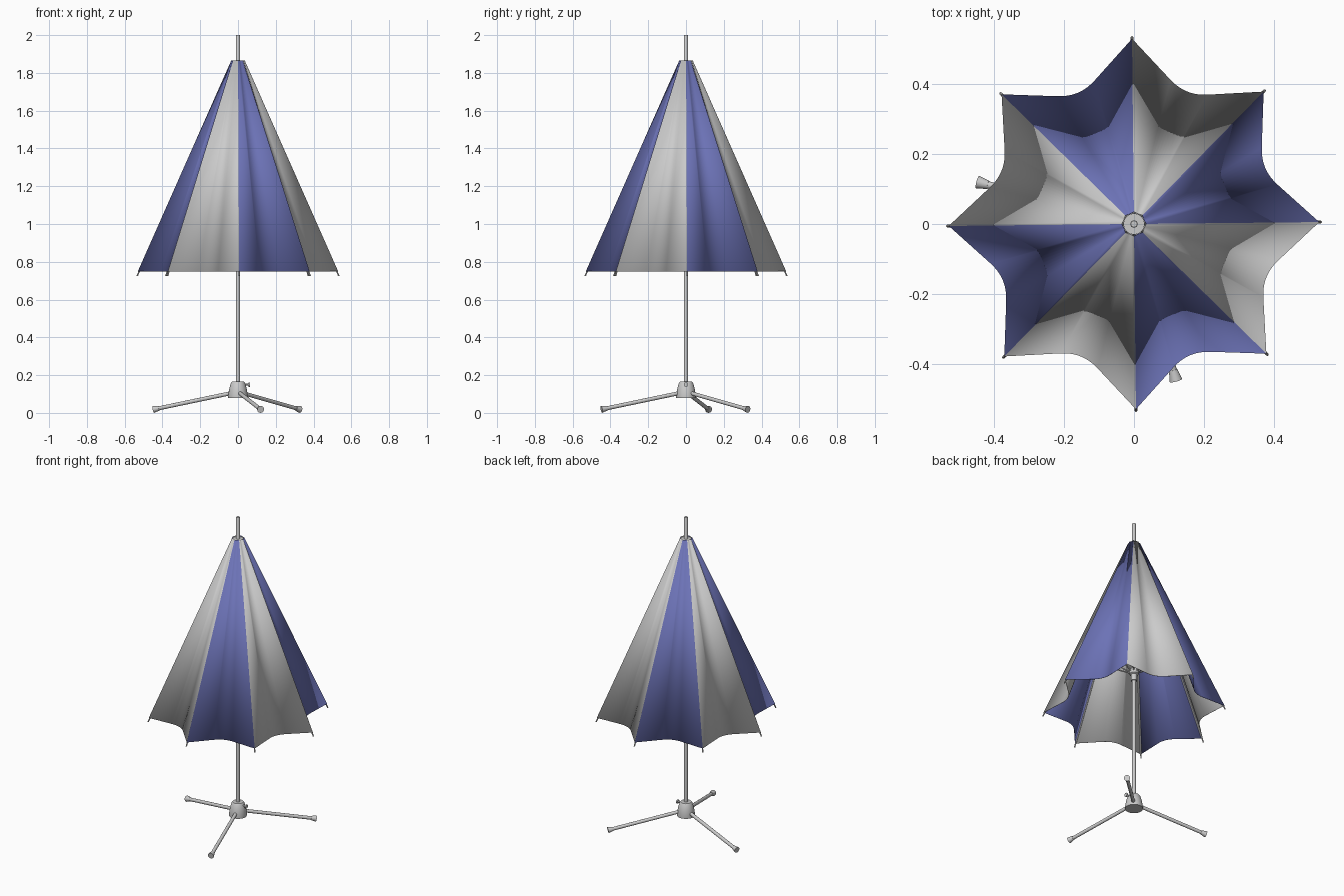
import bpy, bmesh, math
from mathutils import Vector

if "Cube" in bpy.data.objects:
    bpy.data.objects.remove(bpy.data.objects["Cube"])

N = 8
TWIST = math.radians(0.6)
TOP_Z, RIM_Z, TOP_R, RIM_R = 1.865, 0.75, 0.036, 0.53

blue = bpy.data.materials.new("blue_fabric")
blue.diffuse_color = (0.15, 0.17, 0.47, 1)
blue.use_nodes = True
blue.node_tree.nodes["Principled BSDF"].inputs["Base Color"].default_value = blue.diffuse_color


def finish(name, bm, mat=None):
    mesh = bpy.data.meshes.new(name)
    bm.to_mesh(mesh)
    bm.free()
    ob = bpy.data.objects.new(name, mesh)
    bpy.context.collection.objects.link(ob)
    if mat:
        mesh.materials.append(mat)
    bpy.ops.object.select_all(action='DESELECT')
    ob.select_set(True)
    bpy.context.view_layer.objects.active = ob
    bpy.ops.object.shade_smooth_by_angle(angle=math.radians(35))
    return ob


def rod(bm, a, b, r1, r2=None, seg=16):
    a, b = Vector(a), Vector(b)
    d = b - a
    m = d.to_track_quat('Z', 'Y').to_matrix().to_4x4()
    m.translation = (a + b) / 2
    bmesh.ops.create_cone(bm, cap_ends=True, segments=seg, radius1=r1,
                          radius2=r1 if r2 is None else r2, depth=d.length, matrix=m)


def lathe(name, profile, seg=32):
    bm = bmesh.new()
    vs = [bm.verts.new((r, 0, z)) for r, z in profile]
    es = [bm.edges.new(p) for p in zip(vs, vs[1:])]
    bmesh.ops.spin(bm, geom=vs + es, cent=(0, 0, 0), axis=(0, 0, 1),
                   angle=math.tau, steps=seg)
    bmesh.ops.remove_doubles(bm, verts=bm.verts, dist=1e-5)
    bmesh.ops.recalc_face_normals(bm, faces=bm.faces)
    return finish(name, bm)


def polar(r, a, z):
    return Vector((r * math.cos(a), r * math.sin(a), z))


def panel_section(a0, r, valley, z):
    # straight from rib to fold, rounded at the fold
    a1 = a0 + math.tau / N
    t0, t1 = polar(r, a0, z), polar(r, a1, z)
    v = polar(valley, (a0 + a1) / 2, z)
    p, q = t0.lerp(v, 0.72), t1.lerp(v, 0.72)
    curve = [p.lerp(v, s / 8).lerp(v.lerp(q, s / 8), s / 8) for s in range(9)]
    return [t0] + curve + [t1]


# Canopy panels, alternating blue and grey
for name, first, mat in (("canopy_blue_panels", 0, blue), ("canopy_grey_panels", 1, None)):
    bm = bmesh.new()
    for k in range(first, N, 2):
        a = k * math.tau / N + TWIST
        top, bot = [[bm.verts.new(c) for c in panel_section(a, *rvz)] for rvz in
                    ((TOP_R, 0.032, TOP_Z), (RIM_R, 0.395, RIM_Z))]
        for i in range(len(top) - 1):
            bm.faces.new((top[i], bot[i], bot[i + 1], top[i + 1]))
    ob = finish(name, bm, mat)
    sol = ob.modifiers.new("thickness", 'SOLIDIFY')
    sol.thickness = 0.002

# Ribs and stretchers under the canopy
ribs, struts = bmesh.new(), bmesh.new()
for k in range(N):
    a = k * math.tau / N + TWIST
    rod(ribs, polar(0.026, a, 1.85), polar(0.534, a, 0.725), 0.004, seg=8)
    rod(struts, polar(0.022, a, 1.0), polar(0.32, a, 1.19), 0.004, seg=8)
finish("ribs", ribs)
finish("stretchers", struts)

# Sliding runner and top hub
lathe("runner", [(0.011, 0.94), (0.018, 0.94), (0.018, 0.98), (0.027, 0.985),
                 (0.027, 1.015), (0.018, 1.02), (0.011, 1.02)])
lathe("top_hub", [(0.010, 1.825), (0.029, 1.825), (0.030, 1.86), (0.010, 1.86)])

# Pole
lathe("pole", [(0, 0.085), (0.0105, 0.085), (0.0105, 1.997), (0.009, 2.0), (0, 2.0)])

# Base hub
lathe("base_hub", [(0, 0.078), (0.052, 0.078), (0.053, 0.084), (0.047, 0.125),
                   (0.038, 0.158), (0.032, 0.166), (0, 0.166)])

# Tripod legs and rubber feet
legs, feet = bmesh.new(), bmesh.new()
for deg in (45, 165, 285):
    a = math.radians(deg)
    start, end = polar(0.02, a, 0.108), polar(0.463, a, 0.0185)
    rod(legs, start, end, 0.0105)
    rod(feet, start.lerp(end, 0.93), end, 0.012, 0.0185, seg=20)
finish("legs", legs)
finish("feet", feet)

# Clamp screw with wing handle
bm = bmesh.new()
rod(bm, (0.03, 0, 0.15), (0.058, 0, 0.15), 0.005)
rod(bm, (0.055, 0, 0.15), (0.063, 0, 0.15), 0.012)
finish("clamp_screw", bm)
